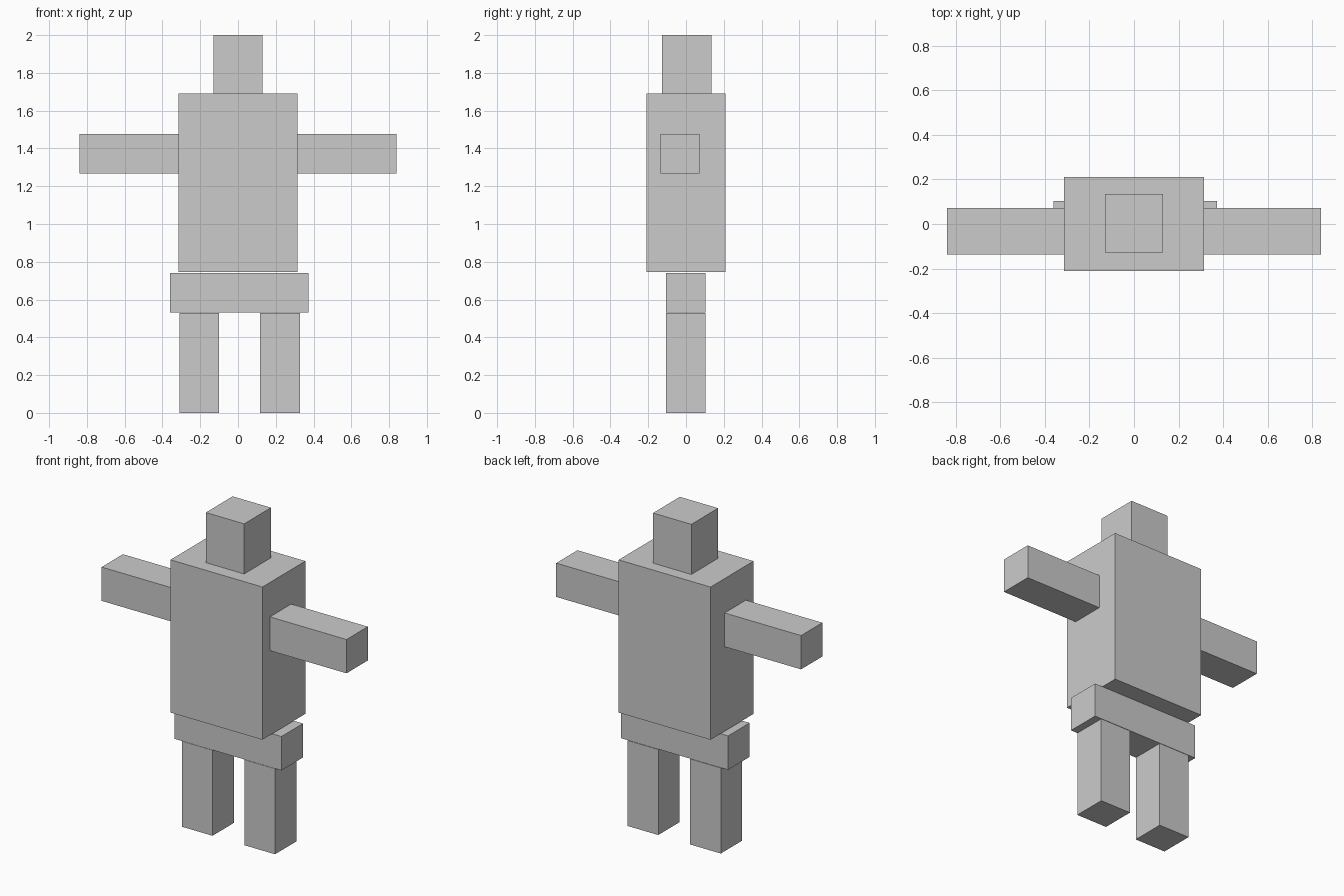
import bpy

if "Cube" in bpy.data.objects:
    bpy.data.objects.remove(bpy.data.objects["Cube"])


def box(name, x, y, z):
    """Axis-aligned box from (min, max) ranges."""
    lo, hi = zip(x, y, z)
    centre = [(a + b) / 2 for a, b in zip(lo, hi)]
    bpy.ops.mesh.primitive_cube_add(size=1, location=centre)
    ob = bpy.context.object
    ob.name = name
    ob.scale = [b - a for a, b in zip(lo, hi)]
    bpy.ops.object.transform_apply(location=False, rotation=False, scale=True)
    return ob


# Head and body
box("head", (-0.131, 0.131), (-0.127, 0.135), (1.69, 2.0))
box("torso", (-0.315, 0.314), (-0.21, 0.21), (0.745, 1.69))
box("hips", (-0.361, 0.372), (-0.106, 0.104), (0.531, 0.741))

# Arms, stretched out sideways from the torso
for side, x in (("left", (-0.838, -0.315)), ("right", (0.314, 0.838))):
    box(side + "_arm", x, (-0.136, 0.072), (1.268, 1.477))

# Legs, set slightly to one side like the hips
for side, cx in (("left", -0.206), ("right", 0.222)):
    box(side + "_leg", (cx - 0.105, cx + 0.105), (-0.105, 0.104), (0.0, 0.529))
